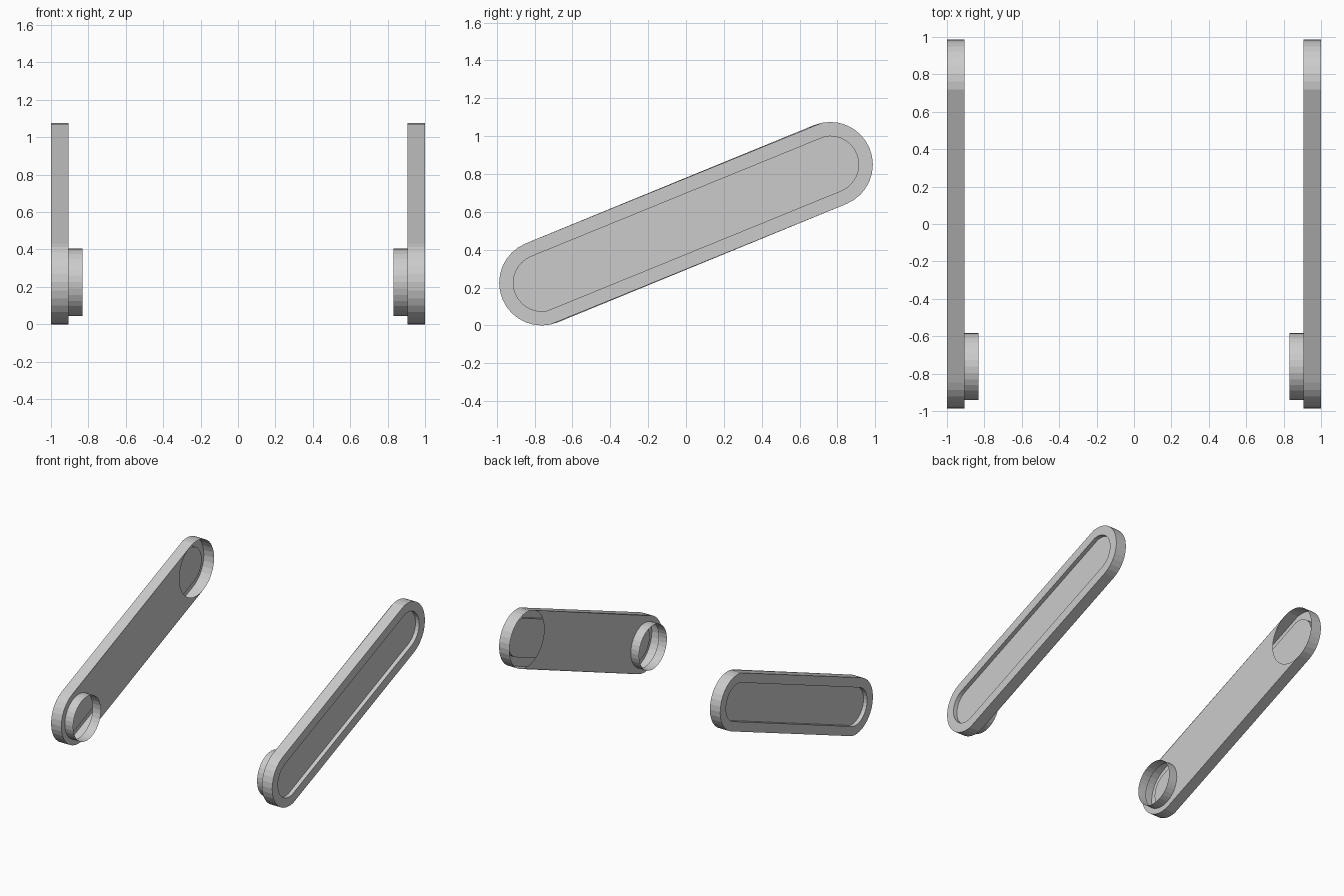
import bpy, bmesh, math

if "Cube" in bpy.data.objects:
    bpy.data.objects.remove(bpy.data.objects["Cube"])

LOW, HIGH = (-0.762, 0.225), (0.762, 0.85)   # end centres (y, z)
R, R_RECESS, R_RING = 0.225, 0.15, 0.18
X_OUT, X_IN, X_RING, X_PANEL = 1.0, 0.907, 0.832, 0.967
N = 32


def arc(bm, centre, r, x, k0, k1):
    """Vertices on a 32-sided circle, from step k0 to k1 inclusive."""
    pts = []
    for k in range(k0, k1 + 1):
        a = 2 * math.pi * k / N
        pts.append(bm.verts.new((x, centre[0] + r * math.cos(a), centre[1] + r * math.sin(a))))
    return pts


def slot(bm, r, x):
    """Closed rounded-slot loop around both end centres."""
    return arc(bm, HIGH, r, x, -6, 9) + arc(bm, LOW, r, x, 10, 25)


def bridge(bm, a, b, closed=True):
    n = len(a)
    for i in range(n if closed else n - 1):
        j = (i + 1) % n
        bm.faces.new((a[i], a[j], b[j], b[i]))


def finish(bm, name):
    bmesh.ops.remove_doubles(bm, verts=bm.verts, dist=1e-5)
    bmesh.ops.recalc_face_normals(bm, faces=bm.faces)
    me = bpy.data.meshes.new(name)
    bm.to_mesh(me)
    bm.free()
    ob = bpy.data.objects.new(name, me)
    bpy.context.collection.objects.link(ob)
    mod = ob.modifiers.new("other_side", 'MIRROR')
    mod.use_axis = (True, False, False)
    mod.use_mirror_merge = False


# Arm shell: side wall, outer rim, recess wall and recessed panel
bm = bmesh.new()
outer, inner = slot(bm, R, X_OUT), slot(bm, R, X_IN)
recess, panel = slot(bm, R_RECESS, X_OUT), slot(bm, R_RECESS, X_PANEL)
bridge(bm, inner, outer)
bridge(bm, outer, recess)
bridge(bm, recess, panel)
bm.faces.new(panel)

# Inner cover: round opening at the upper end, socket hole at the lower end
bridge(bm, arc(bm, LOW, R, X_IN, 25, 42), arc(bm, HIGH, R, X_IN, 9, 26)[::-1], closed=False)
hole = arc(bm, LOW, R_RING, X_IN, 0, N - 1)
bridge(bm, arc(bm, LOW, R, X_IN, 0, N - 1), hole)

# Thin open socket ring on the inner side
bridge(bm, hole, arc(bm, LOW, R_RING, X_RING, 0, N - 1))
finish(bm, "arm")
